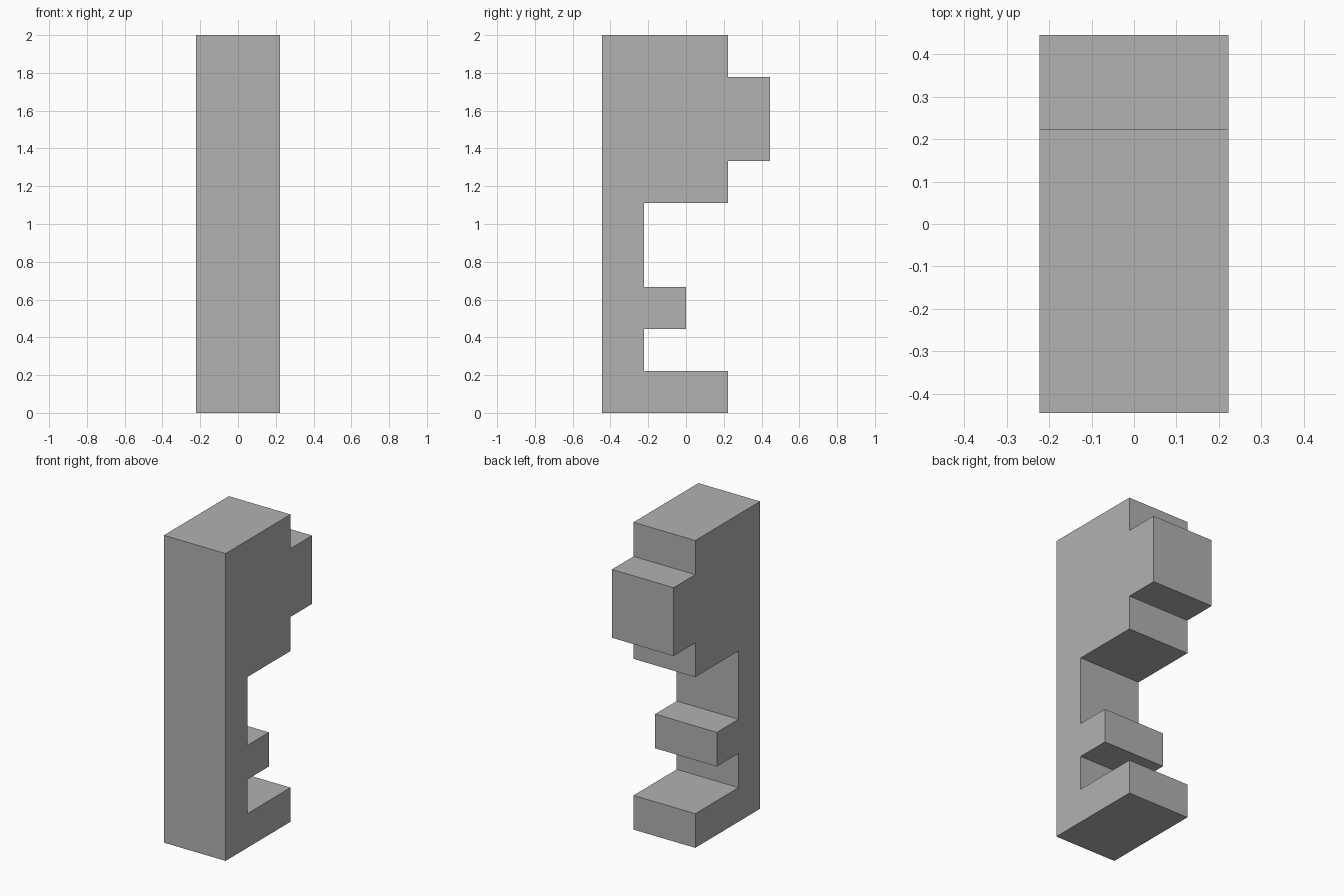
import bpy
import bmesh

cube = bpy.data.objects.get("Cube")
if cube:
    bpy.data.objects.remove(cube, do_unlink=True)

UNIT = 2 / 9        # the model sits on a grid nine units tall
HALF_WIDTH = UNIT

grey = bpy.data.materials.new("plain_grey")
grey.use_nodes = True
colour = (0.445, 0.445, 0.445, 1)
grey.diffuse_color = colour
grey.node_tree.nodes["Principled BSDF"].inputs["Base Color"].default_value = colour

# Side outline in grid units (y, z): foot, middle tooth, stepped head
outline = [
    (-2, 0), (1, 0), (1, 1), (-1, 1),
    (-1, 2), (0, 2), (0, 3), (-1, 3),
    (-1, 5), (1, 5), (1, 6), (2, 6),
    (2, 8), (1, 8), (1, 9), (-2, 9),
]

# Extrude the outline across the width
bm = bmesh.new()
side = bm.faces.new([bm.verts.new((-HALF_WIDTH, y * UNIT, z * UNIT)) for y, z in outline])
extruded = bmesh.ops.extrude_face_region(bm, geom=[side], use_keep_orig=True)
moved = [g for g in extruded["geom"] if isinstance(g, bmesh.types.BMVert)]
bmesh.ops.translate(bm, verts=moved, vec=(2 * HALF_WIDTH, 0, 0))
bmesh.ops.recalc_face_normals(bm, faces=bm.faces)

mesh = bpy.data.meshes.new("notched_post")
bm.to_mesh(mesh)
bm.free()
mesh.materials.append(grey)
post = bpy.data.objects.new("notched_post", mesh)
bpy.context.collection.objects.link(post)
